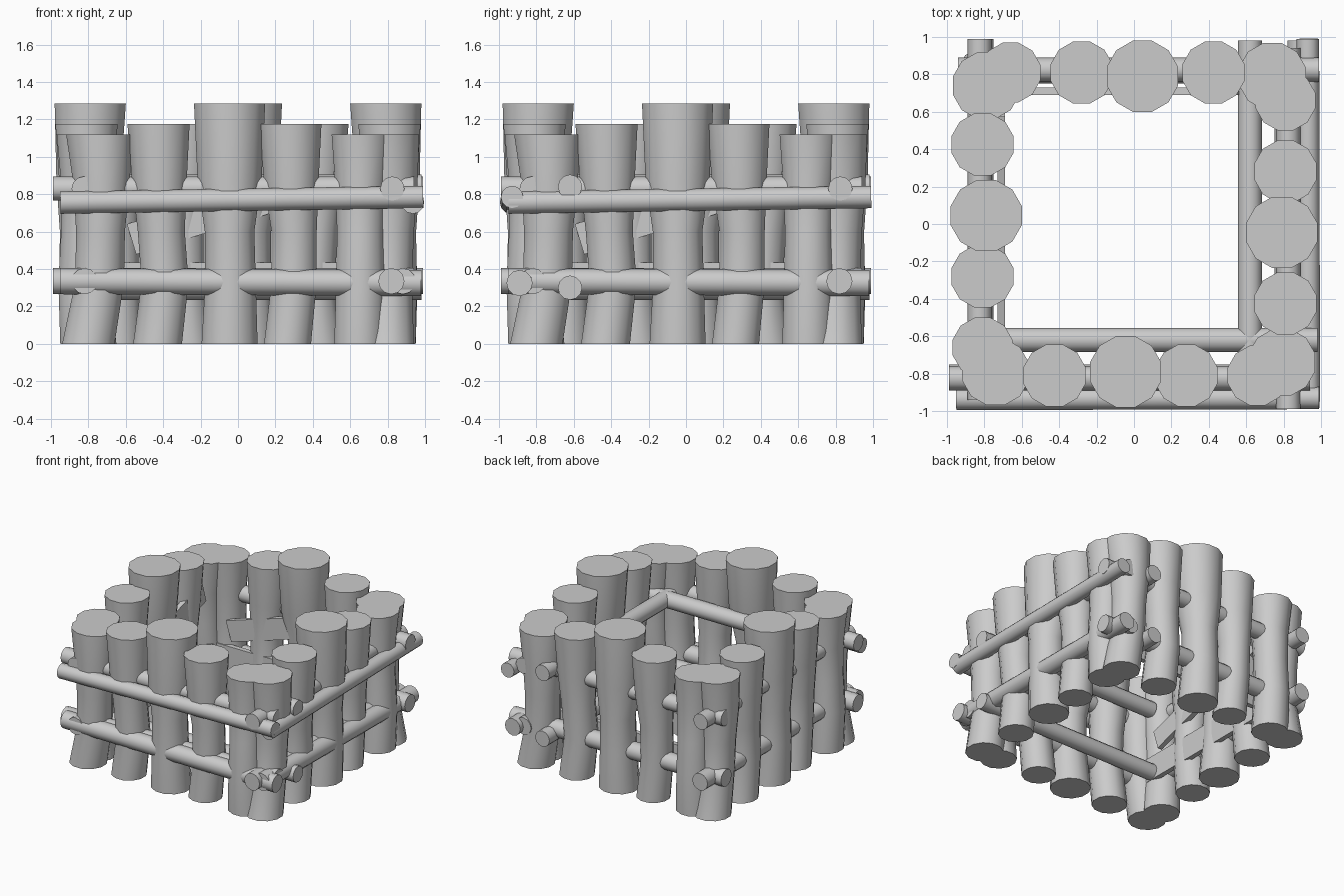
import bpy, bmesh, math
from mathutils import Vector, Matrix

if "Cube" in bpy.data.objects:
    bpy.data.objects.remove(bpy.data.objects["Cube"])

SIDES = 12


def finish(name, bm, turn):
    # rotate a part of the front wall round to its own wall, and shade it
    bmesh.ops.recalc_face_normals(bm, faces=bm.faces[:])
    bm.transform(Matrix.Rotation(math.radians(90 * turn), 4, 'Z'))
    me = bpy.data.meshes.new(name)
    bm.to_mesh(me)
    bm.free()
    ob = bpy.data.objects.new(name, me)
    bpy.context.collection.objects.link(ob)
    bpy.ops.object.select_all(action='DESELECT')
    ob.select_set(True)
    bpy.context.view_layer.objects.active = ob
    bpy.ops.object.shade_smooth_by_angle(angle=math.radians(40))
    return ob


def loft(name, stations, turn):
    # upright log: horizontal rings given as (x, y, z, radius)
    bm = bmesh.new()
    rings = []
    for x, y, z, r in stations:
        rings.append([bm.verts.new((x + r * math.cos(math.tau * (i + .5) / SIDES),
                                    y + r * math.sin(math.tau * (i + .5) / SIDES), z))
                      for i in range(SIDES)])
    for a, b in zip(rings, rings[1:]):
        for i in range(SIDES):
            j = (i + 1) % SIDES
            bm.faces.new((a[i], a[j], b[j], b[i]))
    bm.faces.new(rings[0])
    bm.faces.new(rings[-1])
    finish(name, bm, turn)


def rail(name, p, q, r, turn):
    p, q = Vector(p), Vector(q)
    d = q - p
    m = Matrix.Translation((p + q) / 2) @ d.to_track_quat('Z', 'Y').to_matrix().to_4x4()
    bm = bmesh.new()
    bmesh.ops.create_cone(bm, cap_ends=True, segments=SIDES, radius1=r, radius2=r,
                          depth=d.length, matrix=m)
    finish(name, bm, turn)


def plank(name, centre, size, tilt, turn):
    m = (Matrix.Translation(centre) @ Matrix.Rotation(tilt, 4, 'Y')
         @ Matrix.Diagonal((*size, 1)))
    bm = bmesh.new()
    bmesh.ops.create_cube(bm, size=1, matrix=m)
    finish(name, bm, turn)


# five logs of one wall: (x, y, z, radius) rings from bottom to top
LOGS = [
    [(-.80, -.80, 0, .145), (-.74, -.80, .33, .135), (-.735, -.81, .6, .135),
     (-.73, -.81, .85, .155), (-.74, -.79, 1.12, .185)],
    [(-.43, -.80, 0, .135), (-.39, -.80, .33, .13), (-.41, -.81, .6, .13),
     (-.42, -.81, .85, .15), (-.425, -.81, 1.175, .172)],
    [(-.045, -.80, 0, .155), (-.04, -.82, .33, .14), (-.045, -.82, .6, .137),
     (-.045, -.80, .87, .177), (-.045, -.79, 1.285, .197)],
    [(.265, -.80, 0, .13), (.30, -.80, .33, .125), (.30, -.81, .6, .125),
     (.285, -.81, .85, .15), (.28, -.81, 1.175, .172)],
    [(.65, -.815, 0, .14), (.655, -.83, .33, .135), (.655, -.82, .6, .13),
     (.655, -.81, .85, .14), (.66, -.81, 1.12, .165)],
]
WALLS = ["front", "right", "back", "left"]

for turn, wall in enumerate(WALLS):
    for k, log in enumerate(LOGS):
        loft(f"{wall}_log_{k + 1}", log, turn)
    # rails threaded through the logs
    rail(f"{wall}_upper_core_rail", (-.99, -.825, .83), (.94, -.825, .83), .065, turn)
    rail(f"{wall}_lower_core_rail", (-.99, -.82, .335), (.94, -.82, .335), .07, turn)

# outer and inner rails on the front and right walls
for turn in (0, 1):
    w = WALLS[turn]
    rail(f"{w}_upper_outer_rail", (-.95, -.935, .755), (.99, -.93, .785), .06, turn)
    rail(f"{w}_lower_outer_rail", (-.95, -.88, .335), (.98, -.89, .325), .07, turn)
    rail(f"{w}_upper_inner_rail", (-.69, -.62, .84), (.98, -.62, .84), .065, turn)
    rail(f"{w}_lower_inner_rail", (-.69, -.62, .30), (.98, -.62, .30), .065, turn)

# inner planks on the back and left walls, one sloping and one level
for turn in (2, 3):
    w = WALLS[turn]
    plank(f"{w}_sloping_plank", (.01, -.71, .73), (1.17, .04, .17), math.radians(17), turn)
    plank(f"{w}_level_plank", (0, -.71, .335), (1.36, .04, .20), 0, turn)
